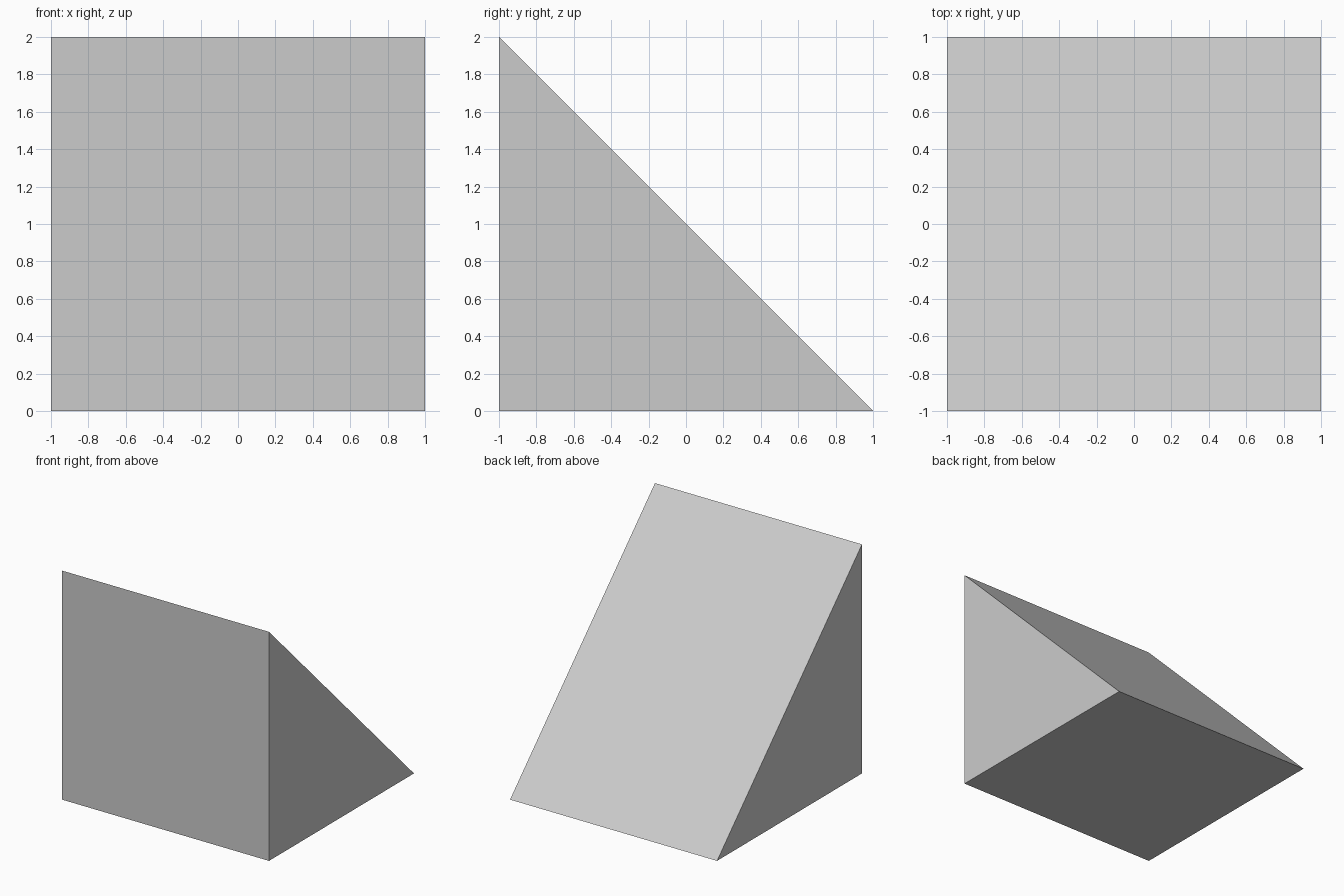
import bpy
import bmesh

if "Cube" in bpy.data.objects:
    bpy.data.objects.remove(bpy.data.objects["Cube"])


def loft(name, left, right):
    """Close a solid between matching (y, z) profiles at x = -1 and x = 1."""
    bm = bmesh.new()
    a = [bm.verts.new((-1, y, z)) for y, z in left]
    b = [bm.verts.new((1, y, z)) for y, z in right]
    bm.faces.new(a)
    bm.faces.new(b)
    n = len(a)
    for i in range(n):
        j = (i + 1) % n
        bm.faces.new((a[i], a[j], b[j], b[i]))
    bmesh.ops.recalc_face_normals(bm, faces=bm.faces)
    mesh = bpy.data.meshes.new(name)
    bm.to_mesh(mesh)
    bm.free()
    bpy.context.collection.objects.link(bpy.data.objects.new(name, mesh))


# Corners of the wedge and the front end of the cut, shared by both sides
heel, tip, peak, front_cut = (-1, 0), (1, 0), (-1, 2), (-1, 1.567)

# Where the three cuts meet, reach the slope and reach the base: (left, right)
joint = ((-0.39, 0.645), (-0.198, 0.358))
slope = ((0.08, 0.92), (0.33, 0.67))
base = ((-0.71, 0), (-0.376, 0))

# Wedge broken into three tightly fitting pieces
loft("front_piece", *[(heel, base[s], joint[s], front_cut) for s in (0, 1)])
loft("upper_piece", *[(front_cut, joint[s], slope[s], peak) for s in (0, 1)])
loft("back_piece", *[(base[s], tip, slope[s], joint[s]) for s in (0, 1)])
